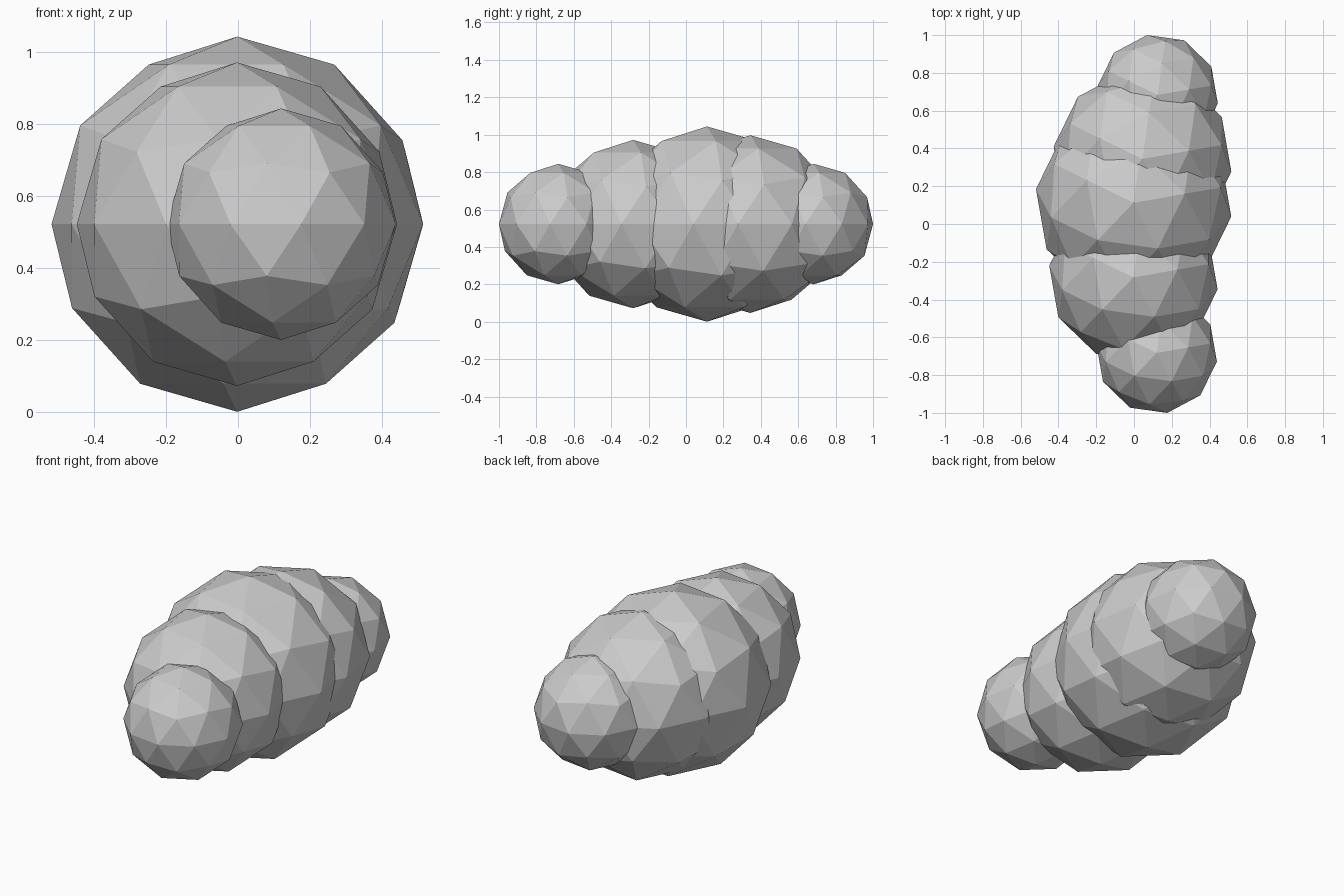
import bpy
import math

if "Cube" in bpy.data.objects:
    bpy.data.objects.remove(bpy.data.objects["Cube"])

# Low-poly bush / cloud: a row of overlapping faceted balls on one centre height
CENTRE_Z = 0.522
TURN = math.radians(10)

puffs = [
    # name, x, y, radius
    ("front_puff", 0.12, -0.683, 0.322),
    ("front_middle_puff", -0.003, -0.283, 0.45),
    ("centre_puff", -0.002, 0.112, 0.522),
    ("back_middle_puff", 0.045, 0.344, 0.475),
    ("back_puff", 0.125, 0.683, 0.322),
]

for name, x, y, radius in puffs:
    bpy.ops.mesh.primitive_ico_sphere_add(
        subdivisions=2, radius=radius,
        location=(x, y, CENTRE_Z), rotation=(0, 0, TURN))
    bpy.context.object.name = name
